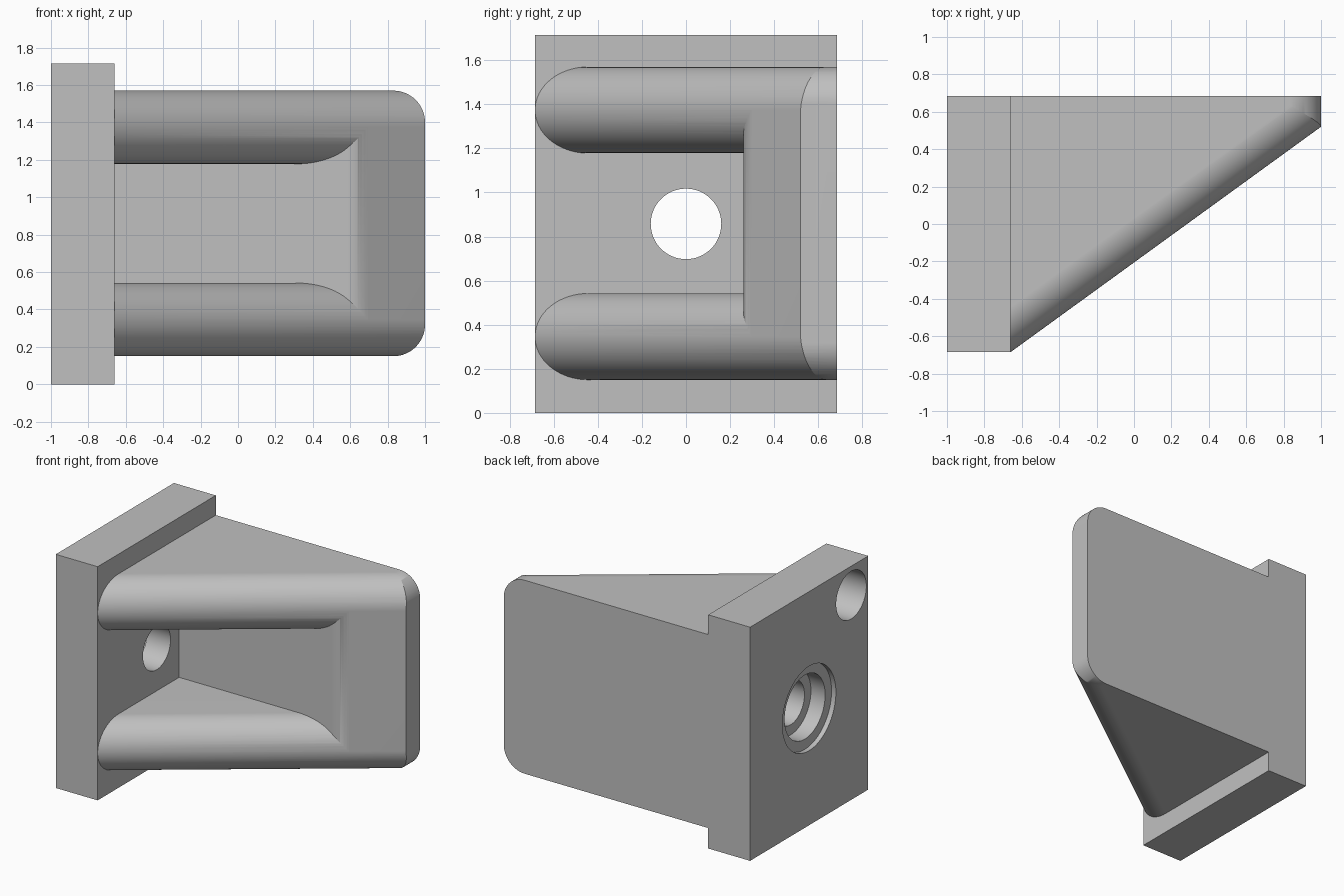
import bpy, bmesh
from math import atan2, sin, cos, tan, pi, radians
from mathutils import Vector, Matrix

cube = bpy.data.objects.get("Cube")
if cube:
    bpy.data.objects.remove(cube, do_unlink=True)

grey = bpy.data.materials.new("plain grey")
grey.use_nodes = True
grey.diffuse_color = (0.53, 0.53, 0.53, 1)
grey.node_tree.nodes["Principled BSDF"].inputs["Base Color"].default_value = grey.diffuse_color


def finish(name, bm):
    bmesh.ops.recalc_face_normals(bm, faces=bm.faces)
    mesh = bpy.data.meshes.new(name)
    bm.to_mesh(mesh)
    bm.free()
    mesh.materials.append(grey)
    obj = bpy.data.objects.new(name, mesh)
    bpy.context.collection.objects.link(obj)
    return obj


def prism(name, profile, origin, u, v, w, start, end):
    """Extrude a 2D profile lying in the u, v plane along w."""
    bm = bmesh.new()
    verts = [bm.verts.new(origin + u * a + v * b + w * start) for a, b in profile]
    face = bm.faces.new(verts)
    new = bmesh.ops.extrude_face_region(bm, geom=[face])["geom"]
    moved = [g for g in new if isinstance(g, bmesh.types.BMVert)]
    bmesh.ops.translate(bm, verts=moved, vec=w * (end - start))
    return finish(name, bm)


def bore(name, y, z, radius, x0, x1):
    """Cylinder along x."""
    bm = bmesh.new()
    bmesh.ops.create_cone(bm, cap_ends=True, segments=64, radius1=radius,
                          radius2=radius, depth=x1 - x0)
    bm.transform(Matrix.Translation(((x0 + x1) / 2, y, z)) @ Matrix.Rotation(pi / 2, 4, "Y"))
    return finish(name, bm)


def combine(obj, tool, operation):
    mod = obj.modifiers.new(operation, "BOOLEAN")
    mod.operation = operation
    mod.solver = "EXACT"
    mod.object = tool
    bpy.context.view_layer.objects.active = obj
    bpy.ops.object.modifier_apply(modifier=mod.name)
    bpy.data.objects.remove(tool, do_unlink=True)


def arc(cx, cy, r, a0, a1, n=16):
    steps = [radians(a0 + (a1 - a0) * i / n) for i in range(n + 1)]
    return [(cx + r * cos(a), cy + r * sin(a)) for a in steps]


def smooth(obj):
    bpy.ops.object.select_all(action="DESELECT")
    obj.select_set(True)
    bpy.context.view_layer.objects.active = obj
    bpy.ops.object.shade_smooth_by_angle(angle=radians(25))
    mod = obj.modifiers.new("weighted normals", "WEIGHTED_NORMAL")
    mod.keep_sharp = True


X, Y, Z = Vector((1, 0, 0)), Vector((0, 1, 0)), Vector((0, 0, 1))
ZERO = Vector()
FACE, BACK, HEIGHT = -0.66, 0.685, 1.715
LOW, HIGH, RIB = 0.15, 1.57, 0.196
MID = HEIGHT / 2

# Mounting plate with stepped centre hole and two blind corner holes
plate = prism("mounting_plate", [(-1, -BACK), (FACE, -BACK), (FACE, BACK), (-1, BACK)],
              ZERO, X, Y, Z, 0, HEIGHT)
for radius, depth in ((0.31, 0.035), (0.235, 0.15), (0.16, 0.5)):
    combine(plate, bore("centre_bore", 0, MID, radius, -1.1, -1 + depth), "DIFFERENCE")
for side in (-1, 1):
    combine(plate, bore("corner_bore", side * 0.488, MID - side * 0.645, 0.175, -1.1, -0.7),
            "DIFFERENCE")
smooth(plate)

# Sloping frame: along the slope, into the material, and up
angle = atan2(0.52 + BACK, 1 - FACE)
along = Vector((cos(angle), sin(angle), 0))
inward = Vector((-sin(angle), cos(angle), 0))
corner = Vector((FACE, -BACK, 0))

# Bracket outline with rounded free corners
r = 0.17
outline = ([(FACE, LOW)] + arc(1 - r, LOW + r, r, -90, 0)
           + arc(1 - r, HIGH - r, r, 0, 90) + [(FACE, HIGH)])
bracket = prism("sloped_bracket", outline, ZERO, X, Z, Y, -1.5, BACK)

# Sloped front with rounded outer edges
section = ([(3, LOW)] + arc(RIB, LOW + RIB, RIB, 270, 180)
           + arc(RIB, HIGH - RIB, RIB, 180, 90) + [(3, HIGH)])
slope = prism("slope_shape", section, corner, inward, Z, along, -2, 4)
combine(bracket, slope, "INTERSECT")

# Pocket between the ribs, with flared lips and a blended far end
flare = ([(-2, LOW + RIB)] + arc(RIB, LOW + RIB, RIB, 180, 90) + [(4, LOW + 2 * RIB)]
         + [(4, HIGH - 2 * RIB)] + arc(RIB, HIGH - RIB, RIB, 270, 180) + [(-2, HIGH - RIB)])
pocket = prism("pocket_shape", flare, corner, inward, Z, along, -2, 4)
floor_y, blend = 0.26, 0.2
end_x = FACE + (floor_y + BACK) / tan(angle)
edge = arc(end_x - blend * tan(angle / 2), floor_y + blend, blend,
           -90, -90 + angle * 180 / pi, 10)
out = (edge[-1][0] + 2 * sin(angle), edge[-1][1] - 2 * cos(angle))
limit = prism("pocket_limit", [(-3, floor_y)] + edge + [out, (-3, -3)], ZERO, X, Y, Z, -1, 3)
combine(pocket, limit, "INTERSECT")
combine(bracket, pocket, "DIFFERENCE")
smooth(bracket)
